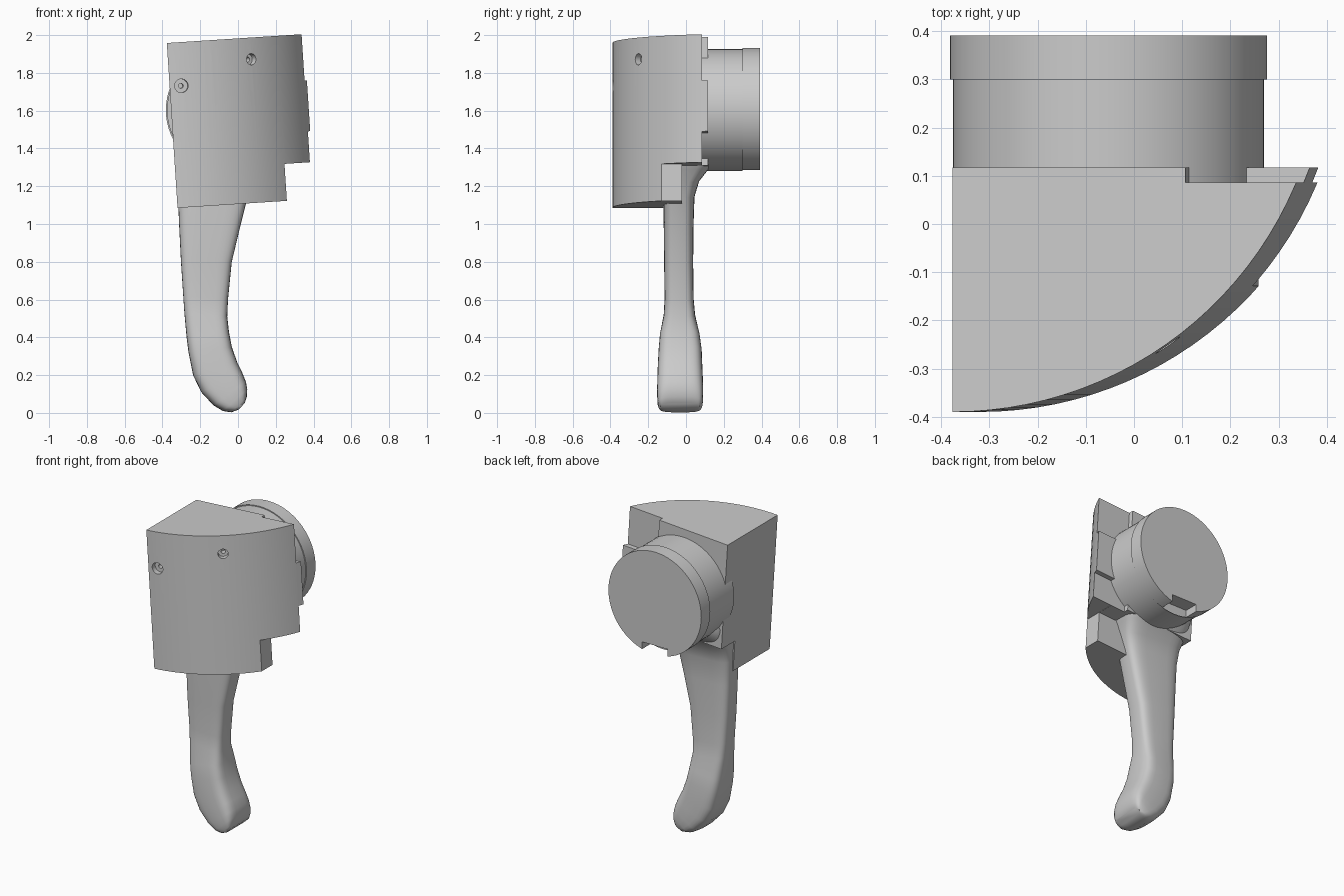
import bpy, bmesh, math
from mathutils import Matrix, Vector

if "Cube" in bpy.data.objects:
    bpy.data.objects.remove(bpy.data.objects["Cube"])

# tilted frame of the head: u right, y back, v up
HEAD = Matrix.Translation((-0.32, 0, 1.085)) @ Matrix.Rotation(-0.065, 4, 'Y')
R, CY = 0.775, 0.385
DX, DZ = -0.053, 1.603


def to_object(name, bm, matrix=Matrix()):
    bm.transform(matrix)
    bmesh.ops.recalc_face_normals(bm, faces=bm.faces)
    me = bpy.data.meshes.new(name)
    bm.to_mesh(me)
    bm.free()
    ob = bpy.data.objects.new(name, me)
    bpy.context.collection.objects.link(ob)
    return ob


def box(name, lo, hi, matrix=Matrix()):
    bm = bmesh.new()
    bmesh.ops.create_cube(bm, size=1)
    for v in bm.verts:
        v.co = Vector([a + (b - a) * (c + 0.5) for a, b, c in zip(lo, hi, v.co)])
    return to_object(name, bm, matrix)


def cylinder(name, start, end, r, segs, matrix=Matrix()):
    a, b = Vector(start), Vector(end)
    bm = bmesh.new()
    bmesh.ops.create_cone(bm, cap_ends=True, segments=segs, radius1=r, radius2=r,
                          depth=(b - a).length)
    rot = (b - a).to_track_quat('Z', 'Y').to_matrix().to_4x4()
    return to_object(name, bm, matrix @ Matrix.Translation((a + b) / 2) @ rot)


def combine(ob, other, op='DIFFERENCE'):
    other.hide_render = True
    mod = ob.modifiers.new("cut", 'BOOLEAN')
    mod.operation, mod.object, mod.solver = op, other, 'EXACT'
    bpy.context.view_layer.objects.active = ob
    bpy.ops.object.modifier_apply(modifier=mod.name)
    bpy.data.objects.remove(other)


def smooth(ob, angle):
    bpy.ops.object.select_all(action='DESELECT')
    ob.select_set(True)
    bpy.context.view_layer.objects.active = ob
    bpy.ops.object.shade_smooth_by_angle(angle=math.radians(angle))


# head: sector-shaped block
bm = bmesh.new()
back = 0.117
a_end = math.acos((CY - back) / R)
pts = [(0, back)] + [(R * math.sin(a_end * i / 24), CY - R * math.cos(a_end * i / 24))
                     for i in range(25)]
face = bm.faces.new([bm.verts.new((u, y, 0)) for u, y in pts])
ext = bmesh.ops.extrude_face_region(bm, geom=[face])
for v in ext['geom']:
    if isinstance(v, bmesh.types.BMVert):
        v.co.z = 0.875
head = to_object("head", bm, HEAD)

# steps and recesses at the back and right of the head
for lo, hi in [((-0.1, -0.02, -0.1), (0.9, 0.3, 0.195)),
               ((0.58, -0.6, -0.1), (0.9, 0.31, 0.196)),
               ((0.48, 0.086, 0.1), (0.9, 0.32, 0.36)),
               ((0.485, 0.086, 0.63), (0.9, 0.33, 1.0))]:
    combine(head, box("step_cutter", lo, hi, HEAD))

# counterbored screw holes in the curved front
for u, v, r in [(0.226, 0.779, 0.036), (0.441, 0.76, 0.03), (0.062, 0.644, 0.036)]:
    d = Vector((u, -math.sqrt(R * R - u * u), 0)) / R
    c = Vector((0, CY, v))
    for rad, depth in [(r, 0.035), (0.013, 0.08)]:
        combine(head, cylinder("hole_cutter", c + d * (R - depth), c + d * (R + 0.05),
                               rad, 24, HEAD))
smooth(head, 30)

# round hub with a slightly wider rim
hub = cylinder("hub", (DX, 0.05, DZ), (DX, 0.31, DZ), 0.323, 64)
combine(hub, cylinder("rim", (DX, 0.3, DZ), (DX, 0.391, DZ), 0.329, 64), 'UNION')
combine(hub, box("notch_cutter", (DX - 0.09, 0.3, DZ - 0.4), (DX + 0.09, 0.5, DZ - 0.27)))
for i in range(6):
    a = i * math.pi / 3 + 0.065
    x, z = DX + 0.117 * math.cos(a), DZ + 0.117 * math.sin(a)
    combine(hub, cylinder("hub_hole_cutter", (x, 0.35, z), (x, 0.45, z), 0.014, 16))
smooth(hub, 30)

# handle: left point, right point, front y, back y of each section
sections = [
    (-0.27, 1.50, 0.17, 1.50, -0.09, 0.21),
    (-0.33, 1.40, 0.16, 1.38, -0.11, 0.19),
    (-0.328, 1.31, 0.11, 1.29, -0.115, 0.125),
    (-0.322, 1.24, 0.08, 1.22, -0.118, 0.07),
    (-0.318, 1.15, 0.05, 1.14, -0.118, 0.045),
    (-0.312, 1.00, 0.015, 1.00, -0.118, 0.04),
    (-0.302, 0.80, -0.033, 0.80, -0.116, 0.038),
    (-0.29, 0.62, -0.053, 0.60, -0.113, 0.04),
    (-0.284, 0.53, -0.057, 0.51, -0.118, 0.048),
    (-0.272, 0.40, -0.048, 0.43, -0.138, 0.072),
    (-0.262, 0.32, -0.033, 0.35, -0.145, 0.083),
    (-0.238, 0.20, -0.005, 0.27, -0.15, 0.087),
    (-0.195, 0.11, 0.022, 0.215, -0.152, 0.09),
    (-0.13, 0.04, 0.042, 0.165, -0.153, 0.091),
    (-0.08, 0.01, 0.049, 0.125, -0.151, 0.089),
    (-0.035, 0.003, 0.047, 0.085, -0.145, 0.083),
    (0.005, 0.018, 0.036, 0.053, -0.135, 0.073),
]
bm = bmesh.new()
N, EXP = 36, 2 / 4.0
rings = []
for lx, lz, rx, rz, y0, y1 in sections:
    ring = []
    for i in range(N):
        t = 2 * math.pi * i / N
        c = math.copysign(abs(math.cos(t)) ** EXP, math.cos(t))
        s = math.copysign(abs(math.sin(t)) ** EXP, math.sin(t))
        ring.append(bm.verts.new(((lx + rx) / 2 + c * (rx - lx) / 2,
                                  (y0 + y1) / 2 + s * (y1 - y0) / 2,
                                  (lz + rz) / 2 + c * (rz - lz) / 2)))
    rings.append(ring)
for p, q in zip(rings, rings[1:]):
    for i in range(N):
        j = (i + 1) % N
        bm.faces.new((p[i], p[j], q[j], q[i]))
bm.faces.new(rings[0])
bm.faces.new(rings[-1])
handle = to_object("handle", bm)
smooth(handle, 50)
